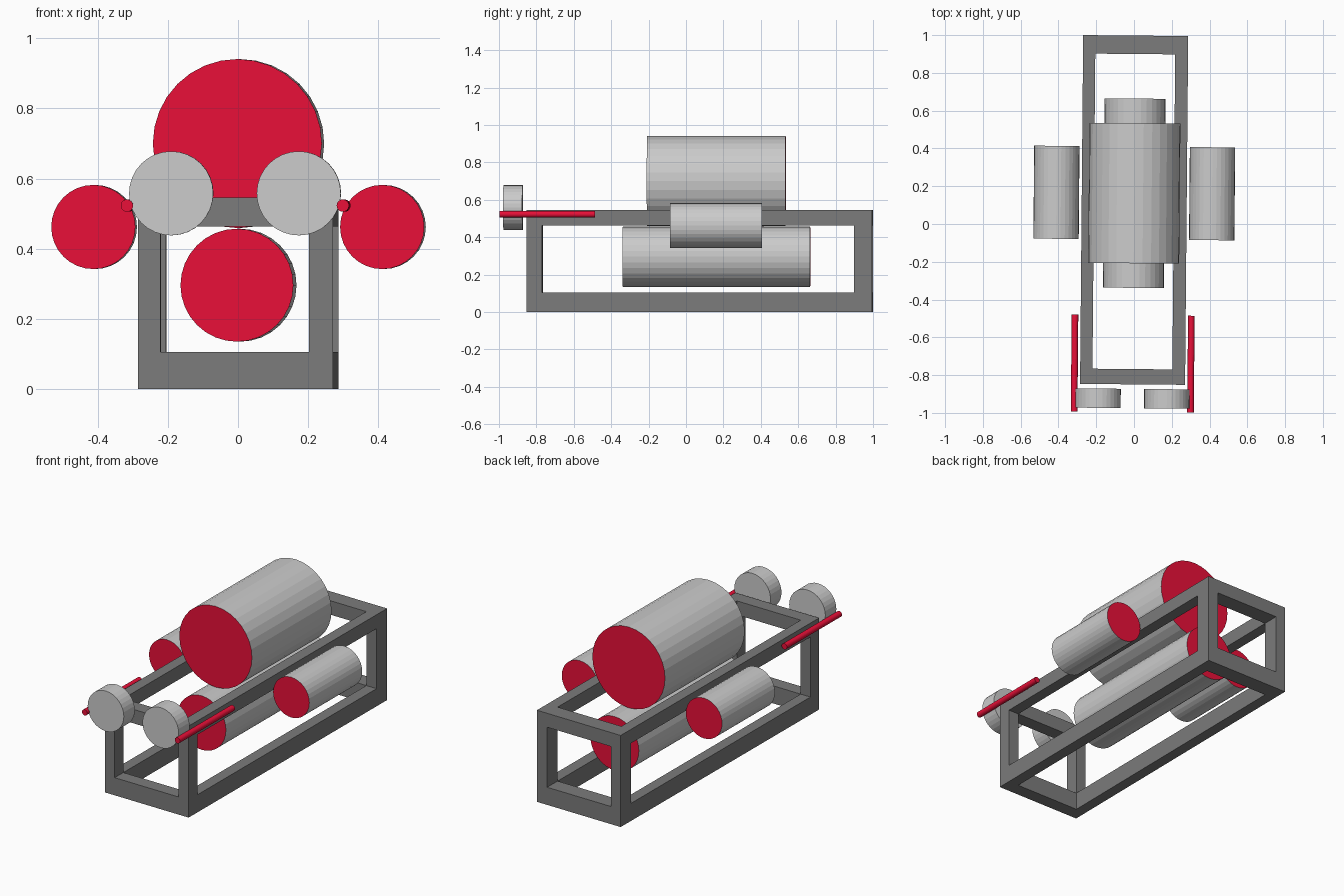
import bpy, bmesh
from math import pi
from mathutils import Matrix

if "Cube" in bpy.data.objects:
    bpy.data.objects.remove(bpy.data.objects["Cube"])

YAW = Matrix.Rotation(-0.009, 4, 'Z')  # the whole model sits slightly turned


def material(name, color):
    m = bpy.data.materials.new(name)
    m.diffuse_color = (*color, 1)
    m.use_nodes = True
    m.node_tree.nodes["Principled BSDF"].inputs["Base Color"].default_value = m.diffuse_color
    return m


red = material("red", (0.82, 0.005, 0.04))
dark = material("dark_grey", (0.2, 0.2, 0.2))
grey = material("light_grey", (0.8, 0.8, 0.8))


def finish(name, bm, mats):
    bm.transform(YAW)
    me = bpy.data.meshes.new(name)
    bm.to_mesh(me)
    bm.free()
    for m in mats:
        me.materials.append(m)
    ob = bpy.data.objects.new(name, me)
    bpy.context.collection.objects.link(ob)


def cylinder(name, x, z, r, y0, y1, side, cap):
    """Cylinder along y with separately coloured ends."""
    bm = bmesh.new()
    mat = Matrix.Translation((x, (y0 + y1) / 2, z)) @ Matrix.Rotation(pi / 2, 4, 'X')
    bmesh.ops.create_cone(bm, cap_ends=True, segments=32, radius1=r, radius2=r,
                          depth=y1 - y0, matrix=mat)
    for f in bm.faces:
        f.material_index = 1 if len(f.verts) > 4 else 0
    finish(name, bm, [side, cap])


# Open box frame: grid cells lying on the box edges, outer faces only
grid = [(-0.278, -0.213, 0.210, 0.278),
        (-0.849, -0.768, 0.900, 0.9975),
        (0.0, 0.105, 0.463, 0.546)]


def solid(c):
    return all(0 <= i <= 2 for i in c) and sum(i != 1 for i in c) >= 2


bm = bmesh.new()
for c in [(i, j, k) for i in range(3) for j in range(3) for k in range(3)]:
    if not solid(c):
        continue
    for axis in range(3):
        u, v = (axis + 1) % 3, (axis + 2) % 3
        for step in (0, 1):
            n = list(c)
            n[axis] += 1 if step else -1
            if solid(n):
                continue
            quad = []
            for du, dv in ((0, 0), (1, 0), (1, 1), (0, 1)):
                p = [0, 0, 0]
                p[axis] = grid[axis][c[axis] + step]
                p[u] = grid[u][c[u] + du]
                p[v] = grid[v][c[v] + dv]
                quad.append(bm.verts.new(p))
            bm.faces.new(quad if step else quad[::-1])
bmesh.ops.remove_doubles(bm, verts=bm.verts, dist=1e-4)
finish("frame", bm, [dark])

# Central drums
cylinder("upper_drum", 0, 0.70, 0.241, -0.208, 0.533, grey, red)
cylinder("lower_drum", 0, 0.296, 0.161, -0.338, 0.664, grey, red)

# Mirrored side parts
for label, s in (("left", -1), ("right", 1)):
    cylinder(label + "_side_drum", s * 0.412, 0.462, 0.12, -0.082, 0.41, grey, red)
    cylinder(label + "_front_lamp", s * 0.182, 0.558, 0.12, -0.975, -0.873, grey, grey)
    cylinder(label + "_side_rod", s * 0.308, 0.523, 0.0175, -0.995, -0.483, red, red)
